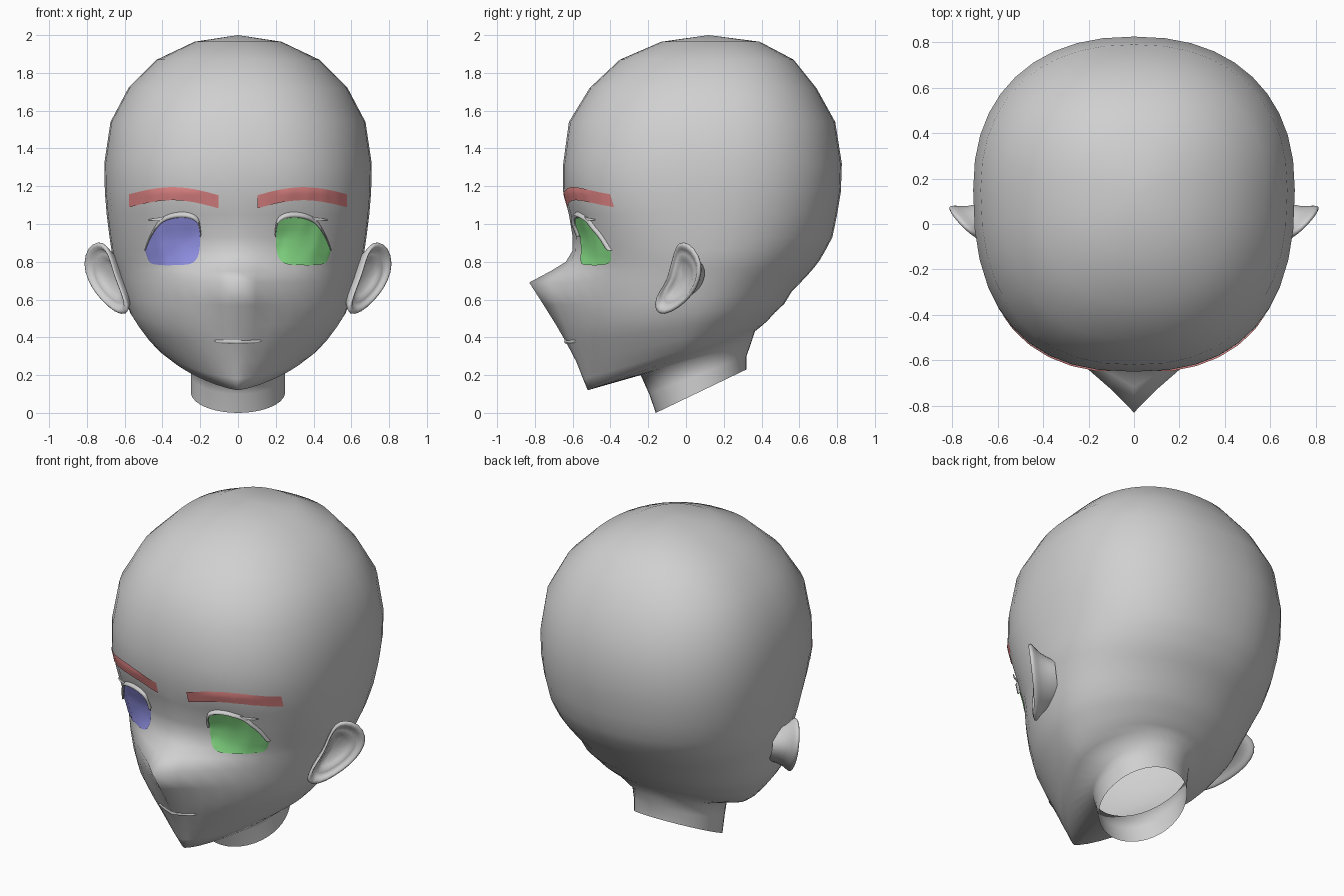
import bpy, bmesh, math
from mathutils import Vector
from mathutils.bvhtree import BVHTree

if "Cube" in bpy.data.objects:
    bpy.data.objects.remove(bpy.data.objects["Cube"])


def material(name, rgb):
    m = bpy.data.materials.new(name)
    m.diffuse_color = (*rgb, 1)
    m.use_nodes = True
    m.node_tree.nodes["Principled BSDF"].inputs["Base Color"].default_value = m.diffuse_color
    return m


SKIN = material("grey_skin", (0.63, 0.63, 0.63))
BLUE = material("blue_eye", (0.36, 0.36, 1.0))
GREEN = material("green_eye", (0.33, 1.0, 0.33))
RED = material("red_brow", (0.9, 0.28, 0.28))


def add_object(name, verts, faces, mat, recalc=False):
    me = bpy.data.meshes.new(name)
    me.from_pydata(verts, [], faces)
    if recalc:
        bm = bmesh.new()
        bm.from_mesh(me)
        bmesh.ops.recalc_face_normals(bm, faces=bm.faces)
        bm.to_mesh(me)
        bm.free()
    me.shade_smooth()
    me.materials.append(mat)
    ob = bpy.data.objects.new(name, me)
    bpy.context.collection.objects.link(ob)
    return ob


def bridge(rings, n):
    return [(r * n + i, r * n + (i + 1) % n, (r + 1) * n + (i + 1) % n, (r + 1) * n + i)
            for r in range(rings - 1) for i in range(n)]


# Head sections from crown to chin: front z, front y, back y, half width
SKULL = [
    (1.965, -.13, .39, .23), (1.87, -.35, .57, .43), (1.72, -.51, .69, .58),
    (1.54, -.62, .79, .675), (1.32, -.65, .825, .708), (1.17, -.65, .82, .705),
    (1.05, -.62, .80, .695), (.93, -.60, .775, .68), (.86, -.60, .74, .67),
    (.80, -.60, .71, .66), (.75, -.60, .68, .645), (.69, -.60, .64, .63),
    (.57, -.595, .56, .60), (.46, -.585, .52, .57), (.37, -.575, .47, .53),
    (.27, -.56, .43, .48), (.18, -.545, .39, .43), (.12, -.52, .365, .38),
]
NECK = [(.20, -.24, .345, .25), (.1, -.195, .32, .25), (0, -.16, .32, .25)]


def nose_height(z):
    if z > .69:
        return .23 * max(0, 1 - (z - .69) / .14) ** 1.2
    return .23 * max(0, (z - .18) / .51) ** 1.4


def face_roundness(z):
    if z < .5:      # jaw narrows to a pointed chin
        return 1 + .5 * ((.5 - z) / .38) ** 1.3
    return min(1, .80 + 1.2 * (z - 1.2) ** 2) if z < 1.2 else .80 + .12 * (z - 1.2)


N = 40
verts = []
for row, (fz, fy, by, hw) in enumerate(SKULL + NECK):
    if row < len(SKULL):
        lift = .4 * max(0, 1 - fz / .93) ** 1.8      # sections tilt up at the back
        cy, p, nose = .15 * min(1, fz / 1.2), face_roundness(fz), nose_height(fz)
        q = .88 + .12 * min(1, max(0, (1 - fz) / .4))
    else:
        lift, cy, p, q, nose = .23 - .3 * fz, .07, 1, 1, 0
    for i in range(N):
        t = 2 * math.pi * i / N
        s, c = math.sin(t), math.cos(t)
        e, end = (p, fy) if c > 0 else (q, by)      # face half, back half
        x = hw * math.copysign(abs(s) ** e, s)
        y = cy + (end - cy) * abs(c) ** e
        z = fz + lift * (y - fy) / (by - fy)
        if c > 0:
            y -= nose * (.55 * math.exp(-abs(x) / .1) + .45 * math.exp(-(x / .28) ** 2))
            # shallow eye sockets
            y += .035 * math.exp(-((abs(x) - .26) / .12) ** 2 - ((z - .9) / .13) ** 2)
        verts.append((x, y, z))
faces = bridge(len(SKULL + NECK), N)
verts.append((0, .12, 2.0))
faces += [(len(verts) - 1, (i + 1) % N, i) for i in range(N)]
head = add_object("head", verts, faces, SKIN, True)
tree = BVHTree.FromPolygons([Vector(v) for v in verts], faces)


# Smooth curve through a few points
def refine(pts, sub=4):
    ext = [pts[0]] + pts + [pts[-1]]
    out = []
    for a, b, c, d in zip(ext, ext[1:], ext[2:], ext[3:]):
        for k in range(sub):
            t = k / sub
            out.append(tuple(.5 * (2 * v + (w - u) * t + (2 * u - 5 * v + 4 * w - r) * t * t
                                   + (3 * v - u - 3 * w + r) * t ** 3)
                             for u, v, w, r in zip(a, b, c, d)))
    return out + [pts[-1]]


# Patch laid on the face between a lower and an upper (x, z) curve
def patch(name, lower, upper, offsets, mat, side=1):
    lower, upper = refine(lower), refine(upper)
    rows, v, f = len(offsets), [], []
    for (x0, z0), (x1, z1) in zip(lower, upper):
        for j, off in enumerate(offsets):
            k = j / (rows - 1)
            x, z = side * (x0 + (x1 - x0) * k), z0 + (z1 - z0) * k
            hit = tree.ray_cast(Vector((x, -3, z)), Vector((0, 1, 0)))[0]
            v.append((x, hit.y - off, z))
    for i in range(len(lower) - 1):
        for j in range(rows - 1):
            a, b = i * rows + j, (i + 1) * rows + j
            q = (a, b, b + 1, a + 1)
            f.append(q if side > 0 else q[::-1])
    return add_object(name, v, f, mat)


EYE_TOP = [(.2, .93), (.212, 1.0), (.26, 1.03), (.34, 1.03), (.41, 1.0), (.46, .93), (.49, .86)]
EYE_LOW = [(.2, .90), (.212, .83), (.25, .79), (.34, .782), (.41, .783), (.465, .795), (.49, .85)]
LID_TOP = [(.345 + (x - .345) * 1.04, .86 + (z - .86) * 1.17) for x, z in EYE_TOP]
BROW_LOW = [(.103 + .473 * k / 6, 1.083 + .006 * k / 6 + .04 * math.sin(math.pi * k / 6)) for k in range(7)]
BROW_TOP = [(x, z + .069) for x, z in BROW_LOW]
for side, label, eye_mat in ((-1, "right", BLUE), (1, "left", GREEN)):
    patch(label + "_eye", EYE_LOW, EYE_TOP, [.007] * 9, eye_mat, side)
    # Upper lid overhanging the eye, with a lash tip at the outer corner
    patch(label + "_upper_lid", EYE_TOP, LID_TOP, [.01, .026, .014, .002], SKIN, side)
    patch(label + "_outer_lash", [(.41, 1.015), (.475, 1.02)], [(.39, 1.04), (.475, 1.024)],
          [.02, .012], SKIN, side)
    patch(label + "_eyebrow", BROW_LOW, BROW_TOP, [.007] * 5, RED, side)

# Mouth: thin lip ledge with curled-up corners
patch("mouth", [(-.125, .380), (-.1, .368), (0, .362), (.1, .368), (.125, .380)],
      [(-.125, .384), (-.1, .386), (0, .386), (.1, .386), (.125, .384)],
      [-.004, .010, .005, 0], SKIN)

# Ears: rim outline, rolled inward over a ridge to a bowl and backward to a root in the head
RIM = [(.67, -.07, .82), (.70, -.05, .89), (.74, -.02, .91), (.795, .04, .88), (.82, .085, .79),
       (.795, .07, .70), (.745, .03, .62), (.68, -.04, .555), (.62, -.12, .515), (.575, -.165, .535),
       (.60, -.165, .61), (.625, -.11, .68), (.65, -.09, .74)]
mid = sum((Vector(p) for p in RIM), Vector()) / len(RIM)
out = Vector((.8, -.6, 0))
PROFILE = [(.55, -.13), (.75, -.045), (1.0, -.015), (1.02, .004), (.88, .014), (.76, -.022),
           (.62, -.008), (.42, -.05)]
ear_verts = [mid + (Vector(p) - mid) * scale + out * push for scale, push in PROFILE for p in RIM]
n, m = len(RIM), len(PROFILE)
ear_faces = bridge(m, n) + [tuple(range((m - 1) * n, m * n))]
ears = add_object("ears", ear_verts, ear_faces, SKIN, True)
ears.modifiers.new("smooth", 'SUBSURF').levels = 1
ears.modifiers["smooth"].render_levels = 1
ears.modifiers.new("mirror", 'MIRROR').use_axis[0] = True
